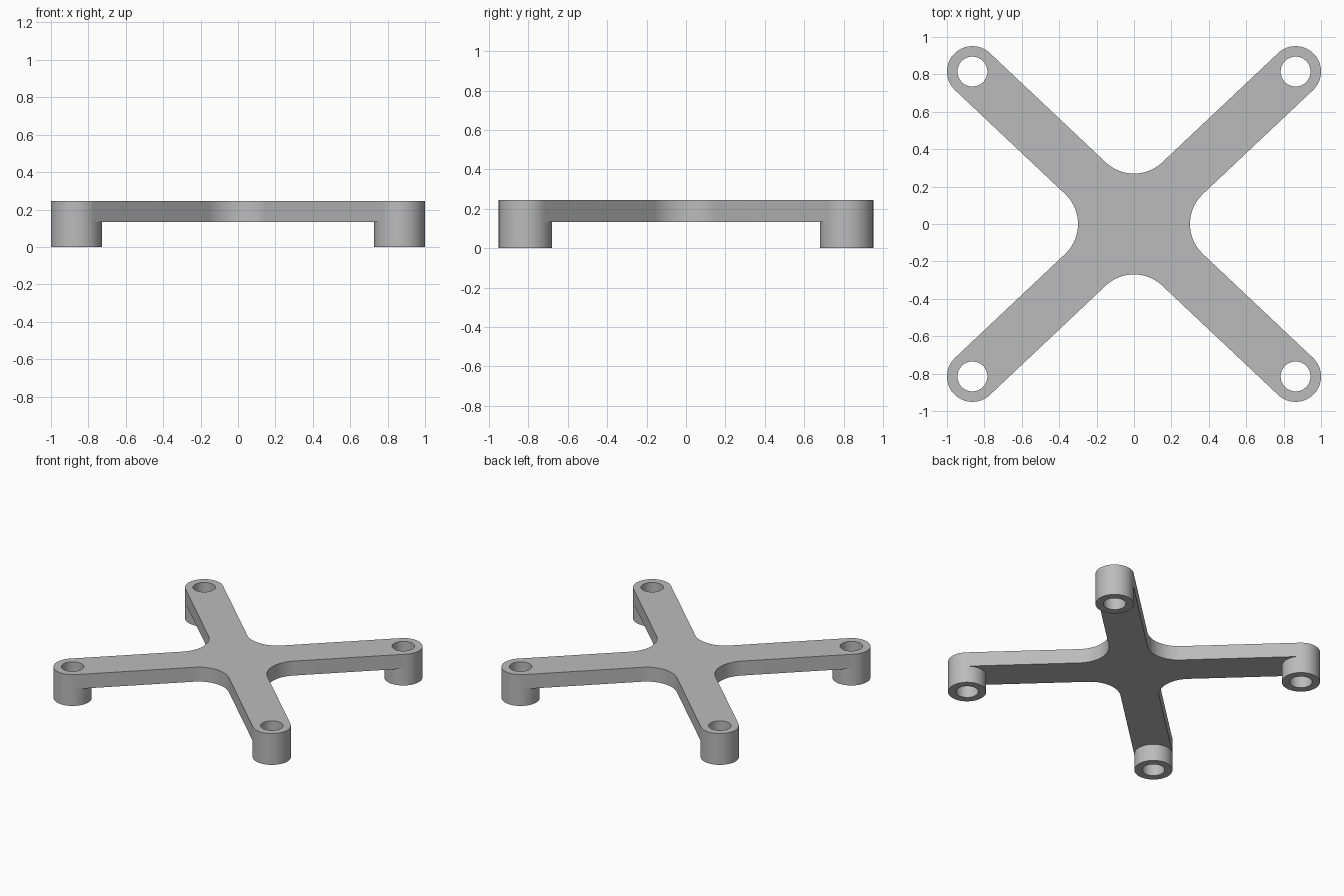
import bpy
import bmesh
from math import atan2, pi, sin, cos, radians

if "Cube" in bpy.data.objects:
    bpy.data.objects.remove(bpy.data.objects["Cube"], do_unlink=True)

BOSS_X, BOSS_Y = 0.864, 0.815
OUTER, HOLE, FILLET = 0.136, 0.08, 0.221
PLATE_BOTTOM, TOP = 0.132, 0.245
SEGMENTS = 48

grey = bpy.data.materials.new("plain grey")
grey.use_nodes = True
grey.diffuse_color = (0.5, 0.5, 0.5, 1)
grey.node_tree.nodes["Principled BSDF"].inputs["Base Color"].default_value = (0.5, 0.5, 0.5, 1)


def arc(cx, cy, radius, start, end, steps):
    """Points along an arc, both ends included."""
    angles = [start + (end - start) * i / steps for i in range(steps + 1)]
    return [(cx + radius * cos(t), cy + radius * sin(t)) for t in angles]


def circle(cx, cy, radius, turn):
    return arc(cx, cy, radius, turn, turn + 2 * pi, SEGMENTS)[:-1]


def extrude_loops(name, loops, bottom, top):
    """Solid from an outer loop and hole loops, as a clean mesh."""
    curve = bpy.data.curves.new(name + " profile", "CURVE")
    curve.dimensions = "2D"
    curve.fill_mode = "BOTH"
    curve.extrude = (top - bottom) / 2
    for loop in loops:
        spline = curve.splines.new("POLY")
        spline.points.add(len(loop) - 1)
        for point, (x, y) in zip(spline.points, loop):
            point.co = (x, y, 0, 1)
        spline.use_cyclic_u = True
    helper = bpy.data.objects.new(name + " helper", curve)
    bpy.context.collection.objects.link(helper)
    depsgraph = bpy.context.evaluated_depsgraph_get()
    mesh = bpy.data.meshes.new_from_object(helper.evaluated_get(depsgraph))
    bpy.data.objects.remove(helper, do_unlink=True)

    bm = bmesh.new()
    bm.from_mesh(mesh)
    bmesh.ops.remove_doubles(bm, verts=bm.verts, dist=0.0001)
    bmesh.ops.translate(bm, verts=bm.verts, vec=(0, 0, (bottom + top) / 2))
    bmesh.ops.recalc_face_normals(bm, faces=bm.faces)
    bm.to_mesh(mesh)
    bm.free()
    mesh.materials.clear()
    mesh.materials.append(grey)

    obj = bpy.data.objects.new(name, mesh)
    bpy.context.collection.objects.link(obj)
    bpy.ops.object.select_all(action="DESELECT")
    obj.select_set(True)
    bpy.context.view_layer.objects.active = obj
    bpy.ops.object.shade_smooth_by_angle(angle=radians(30))
    return obj


# Arm directions, counter-clockwise from the back left
a = atan2(BOSS_Y, BOSS_X)
corners = [("back_left", 1, 1, a), ("back_right", -1, 1, pi - a),
           ("front_right", -1, -1, pi + a), ("front_left", 1, -1, 2 * pi - a)]

# Cross plate: rounded arm ends joined by fillets between neighbouring arms
outline, holes = [], []
for i, (name, sx, sy, angle) in enumerate(corners):
    x, y = sx * BOSS_X, sy * BOSS_Y
    outline += arc(x, y, OUTER, angle - pi / 2, angle + pi / 2, SEGMENTS // 2)
    following = corners[i + 1][3] if i < 3 else 2 * pi + a
    middle, half = (angle + following) / 2, (following - angle) / 2
    reach = (OUTER + FILLET) / sin(half)
    outline += arc(reach * cos(middle), reach * sin(middle), FILLET,
                   angle - pi / 2, following - 3 * pi / 2, 24)
    holes.append(circle(x, y, HOLE, angle))
extrude_loops("cross_plate", [outline] + holes, PLATE_BOTTOM, TOP)

# Hollow feet under the arm ends
for name, sx, sy, angle in corners:
    x, y = sx * BOSS_X, sy * BOSS_Y
    extrude_loops(name + "_foot", [circle(x, y, OUTER, angle), circle(x, y, HOLE, angle)],
                  0, PLATE_BOTTOM)
